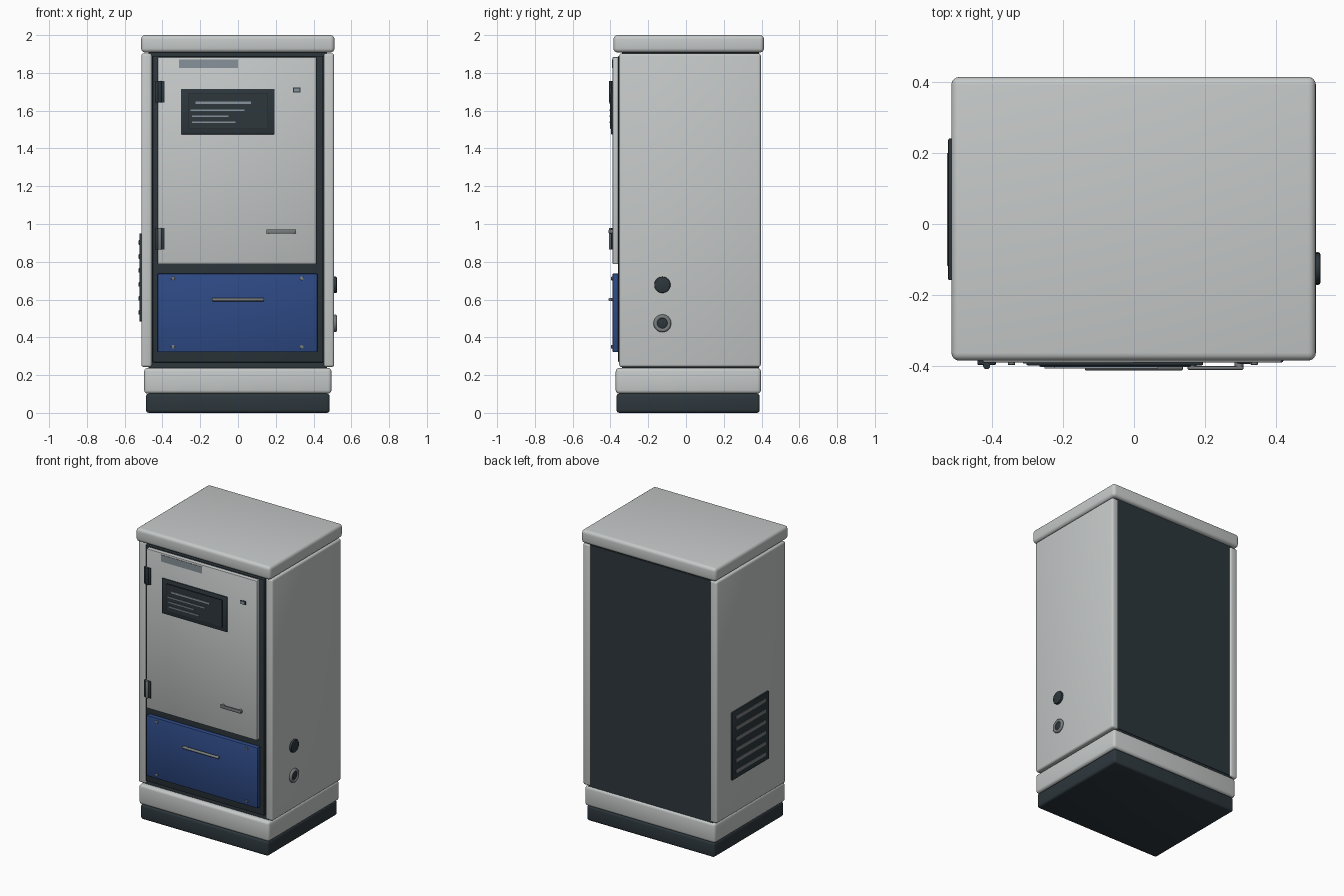
import bpy, math
from mathutils import Vector

if "Cube" in bpy.data.objects:
    bpy.data.objects.remove(bpy.data.objects["Cube"])


def mat(name, r, g, b):
    m = bpy.data.materials.new(name)
    m.diffuse_color = (r, g, b, 1)
    m.use_nodes = True
    m.node_tree.nodes["Principled BSDF"].inputs["Base Color"].default_value = m.diffuse_color
    return m


GREY = mat("light grey paint", 0.56, 0.585, 0.58)
DARK = mat("dark slate", 0.026, 0.038, 0.046)
BLACK = mat("near black", 0.013, 0.018, 0.022)
BLUE = mat("blue panel", 0.027, 0.068, 0.235)
METAL = mat("brushed metal", 0.19, 0.205, 0.21)
LABEL = mat("blue grey label", 0.24, 0.29, 0.32)


def finish(ob, name, material, bevel, seg):
    ob.name = name
    ob.data.materials.append(material)
    if bevel:
        mod = ob.modifiers.new("bevel", 'BEVEL')
        mod.width, mod.segments = bevel, seg
        mod.limit_method = 'ANGLE'
        bpy.ops.object.modifier_apply(modifier=mod.name)
        bpy.ops.object.shade_smooth_by_angle(angle=math.radians(35))
    return ob


def box(name, x, y, z, material, bevel=0.0, seg=2):
    """Box from (min, max) ranges."""
    c = [(a + b) / 2 for a, b in (x, y, z)]
    bpy.ops.mesh.primitive_cube_add(size=1, location=c)
    ob = bpy.context.object
    ob.scale = [b - a for a, b in (x, y, z)]
    bpy.ops.object.transform_apply(location=False, rotation=False, scale=True)
    return finish(ob, name, material, bevel, seg)


def rod(name, p, q, r, material, bevel=0.0, sides=24):
    """Cylinder between two points."""
    p, q = Vector(p), Vector(q)
    d = q - p
    bpy.ops.mesh.primitive_cylinder_add(vertices=sides, radius=r, depth=d.length,
                                        location=(p + q) / 2)
    ob = bpy.context.object
    ob.rotation_euler = d.to_track_quat('Z', 'Y').to_euler()
    finish(ob, name, material, bevel, 2)
    bpy.ops.object.shade_smooth_by_angle(angle=math.radians(35))
    return ob


# Main cabinet
box("plinth", (-0.487, 0.485), (-0.368, 0.39), (0, 0.102), DARK, 0.015, 3)
box("base_block", (-0.497, 0.495), (-0.372, 0.397), (0.102, 0.238), GREY, 0.018, 3)
box("cabinet_core", (-0.475, 0.472), (-0.338, 0.386), (0.2, 1.95), DARK)
for name, x in (("left_side", (-0.512, -0.456)), ("right_side", (0.454, 0.509))):
    box(name, x, (-0.354, 0.396), (0.243, 1.903), GREY, 0.013, 3)
box("roof_cap", (-0.513, 0.511), (-0.384, 0.413), (1.908, 2.0), GREY, 0.022, 4)
box("front_frame", (-0.452, 0.45), (-0.359, -0.33), (0.268, 1.89), DARK, 0.004)

# Door and lower drawer panel
box("door", (-0.426, 0.416), (-0.389, -0.355), (0.787, 1.884), GREY, 0.006)
box("drawer_panel", (-0.426, 0.42), (-0.389, -0.355), (0.322, 0.738), BLUE, 0.005)

# Door fittings
for i, z in enumerate((0.922, 1.70)):
    box(f"hinge_plate_{i}", (-0.44, -0.388), (-0.396, -0.36), (z - 0.058, z + 0.058), DARK, 0.003)
    rod(f"hinge_pin_{i}", (-0.414, -0.398, z - 0.058), (-0.414, -0.398, z + 0.058),
        0.010, METAL if i == 0 else DARK, 0.002)
box("name_plate", (-0.312, -0.001), (-0.392, -0.386), (1.826, 1.872), LABEL)
box("indicator_frame", (0.29, 0.332), (-0.392, -0.386), (1.697, 1.723), DARK)
box("indicator", (0.296, 0.326), (-0.394, -0.388), (1.702, 1.718), LABEL)
box("door_handle", (0.15, 0.308), (-0.41, -0.399), (0.949, 0.972), METAL, 0.005)
for x in (0.163, 0.295):
    rod("door_handle_boss", (x, -0.405, 0.96), (x, -0.386, 0.96), 0.012, METAL)

# Display with line marks
box("display_frame", (-0.302, 0.194), (-0.397, -0.386), (1.475, 1.716), DARK, 0.003)
box("display_screen", (-0.265, 0.16), (-0.401, -0.39), (1.502, 1.69), BLACK)
box("display_glass", (-0.262, 0.157), (-0.402, -0.4), (1.505, 1.687), DARK)
for x0, x1, z, h in ((-0.224, 0.068, 1.642, 0.012), (-0.252, 0.035, 1.603, 0.008),
                     (-0.244, -0.05, 1.570, 0.008), (-0.244, -0.012, 1.538, 0.008)):
    box("display_line", (x0, x1), (-0.406, -0.4), (z - h / 2, z + h / 2), LABEL)

# Drawer handle and screws
rod("drawer_handle", (-0.138, -0.402, 0.6), (0.137, -0.402, 0.6), 0.009, METAL, 0.002)
for x in (-0.122, 0.121):
    rod("drawer_handle_post", (x, -0.402, 0.6), (x, -0.385, 0.6), 0.008, METAL)
for x in (-0.344, 0.338):
    for z in (0.35, 0.712):
        rod("drawer_screw", (x, -0.396, z), (x, -0.385, z), 0.010, METAL, 0.002, 16)

# Left side vent
box("vent_plate", (-0.522, -0.505), (-0.158, 0.24), (0.484, 0.95), DARK, 0.004)
for i in range(6):
    z = 0.532 + i * 0.074
    box(f"vent_slat_{i}", (-0.526, -0.515), (-0.118, 0.2), (z - 0.012, z + 0.012), METAL, 0.003)

# Right side sockets
rod("round_knob", (0.5, -0.125, 0.678), (0.524, -0.125, 0.678), 0.043, DARK, 0.006, 32)
bpy.ops.mesh.primitive_torus_add(major_radius=0.036, minor_radius=0.011, major_segments=32,
                                 minor_segments=10, location=(0.514, -0.125, 0.474),
                                 rotation=(0, math.pi / 2, 0))
finish(bpy.context.object, "lock_ring", METAL, 0, 1)
bpy.ops.object.shade_smooth_by_angle(angle=math.radians(60))
rod("lock_core", (0.5, -0.125, 0.474), (0.519, -0.125, 0.474), 0.029, DARK, 0.003, 32)

# Back panel
box("back_panel", (-0.454, 0.452), (0.38, 0.39), (0.25, 1.9), DARK)
